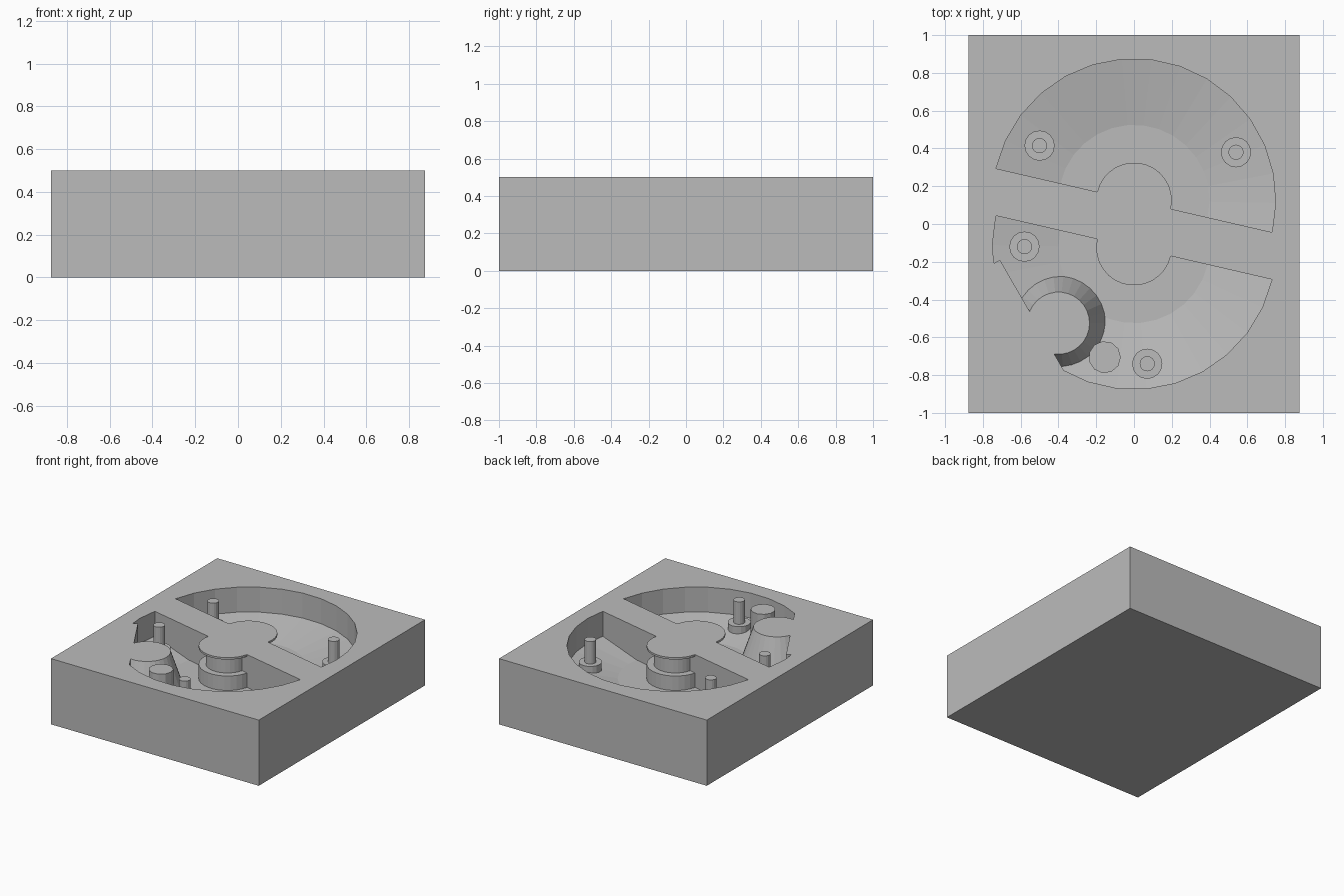
import bpy
import bmesh
from math import radians, cos, sin, pi
from mathutils import Matrix, Vector

cube = bpy.data.objects.get("Cube")
if cube:
    bpy.data.objects.remove(cube, do_unlink=True)

TOP = 0.5
HALF_SHIFT = 0.125
TILT = radians(-13)

grey = bpy.data.materials.new("plain_grey")
grey.use_nodes = True
grey.diffuse_color = (0.5, 0.5, 0.5, 1)
grey.node_tree.nodes["Principled BSDF"].inputs["Base Color"].default_value = (0.5, 0.5, 0.5, 1)


def finish(name, bm):
    bmesh.ops.recalc_face_normals(bm, faces=bm.faces)
    mesh = bpy.data.meshes.new(name)
    bm.to_mesh(mesh)
    bm.free()
    mesh.materials.append(grey)
    obj = bpy.data.objects.new(name, mesh)
    bpy.context.collection.objects.link(obj)
    return obj


def box(name, center, size, turn=0.0):
    bm = bmesh.new()
    matrix = (Matrix.Translation(center) @ Matrix.Rotation(turn, 4, "Z")
              @ Matrix.Diagonal((*size, 1)))
    bmesh.ops.create_cube(bm, size=1, matrix=matrix)
    return finish(name, bm)


def lathe(name, profile, x, y, sides):
    """Solid of revolution; the profile runs bottom to top as (radius, z)."""
    bm = bmesh.new()
    rings = []
    for r, z in profile:
        angles = [2 * pi * i / sides for i in range(sides)]
        rings.append([bm.verts.new((x + r * cos(a), y + r * sin(a), z)) for a in angles])
    for low, high in zip(rings, rings[1:]):
        for i in range(sides):
            j = (i + 1) % sides
            bm.faces.new((low[i], low[j], high[j], high[i]))
    bm.faces.new(rings[0])
    bm.faces.new(rings[-1])
    return finish(name, bm)


def half_ring(name, profile, y, start, steps=15):
    """Closed profile swept through half a turn, with capped ends."""
    bm = bmesh.new()
    sections = []
    for i in range(steps + 1):
        a = start + pi * i / steps
        sections.append([bm.verts.new((r * cos(a), y + r * sin(a), z)) for r, z in profile])
    count = len(profile)
    for a, b in zip(sections, sections[1:]):
        for i in range(count):
            j = (i + 1) % count
            bm.faces.new((a[i], a[j], b[j], b[i]))
    bm.faces.new(sections[0])
    bm.faces.new(sections[-1])
    return finish(name, bm)


def subtract(target, cutter):
    cutter.hide_render = True
    mod = target.modifiers.new("cut", "BOOLEAN")
    mod.operation = "DIFFERENCE"
    mod.solver = "EXACT"
    mod.object = cutter
    bpy.context.view_layer.objects.active = target
    bpy.ops.object.modifier_apply(modifier=mod.name)
    bpy.data.objects.remove(cutter, do_unlink=True)


# Solid block
block = box("mould_block", (0, 0, TOP / 2), (1.75, 2, TOP))

# Two half-round cavities: dished floor outside, stepped hub left standing inside
cavity = [(0.2, 0.25), (0.4, 0.25), (0.75, 0.31), (0.75, 0.6), (0.2, 0.6),
          (0.2, 0.485), (0.15, 0.485), (0.15, 0.36), (0.2, 0.36)]
back_cavity = half_ring("back_cavity", cavity, HALF_SHIFT, TILT)
front_cavity = half_ring("front_cavity", cavity, -HALF_SHIFT, TILT + pi)

# Straight shoulder and tapered boss that stay solid in the front cavity
turn = radians(-60)
along = Vector((cos(turn), sin(turn), 0))
outward = Vector((sin(turn), -cos(turn), 0))
corner = Vector((-0.71, -0.19, 0.4))
subtract(front_cavity, box("shoulder", corner + along * 0.45 + outward * 0.2,
                           (0.9, 0.4, 0.6), turn))
subtract(front_cavity, lathe("tapered_boss", [(0.266, 0.2), (0.114, 0.65)],
                             -0.4, -0.525, 30))

subtract(block, back_cavity)
subtract(block, front_cavity)

# Collared pins standing on the cavity floors
pins = {"back_right_pin": (-0.5, 0.415), "back_left_pin": (0.54, 0.38),
        "front_right_pin": (-0.58, -0.12), "front_pin": (0.07, -0.74)}
for name, (x, y) in pins.items():
    lathe(name, [(0.08, 0.22), (0.08, 0.33), (0.04, 0.33), (0.04, TOP)], x, y, 16)

# Plain round post beside the boss
lathe("round_post", [(0.085, 0.22), (0.085, TOP)], -0.155, -0.705, 11)
